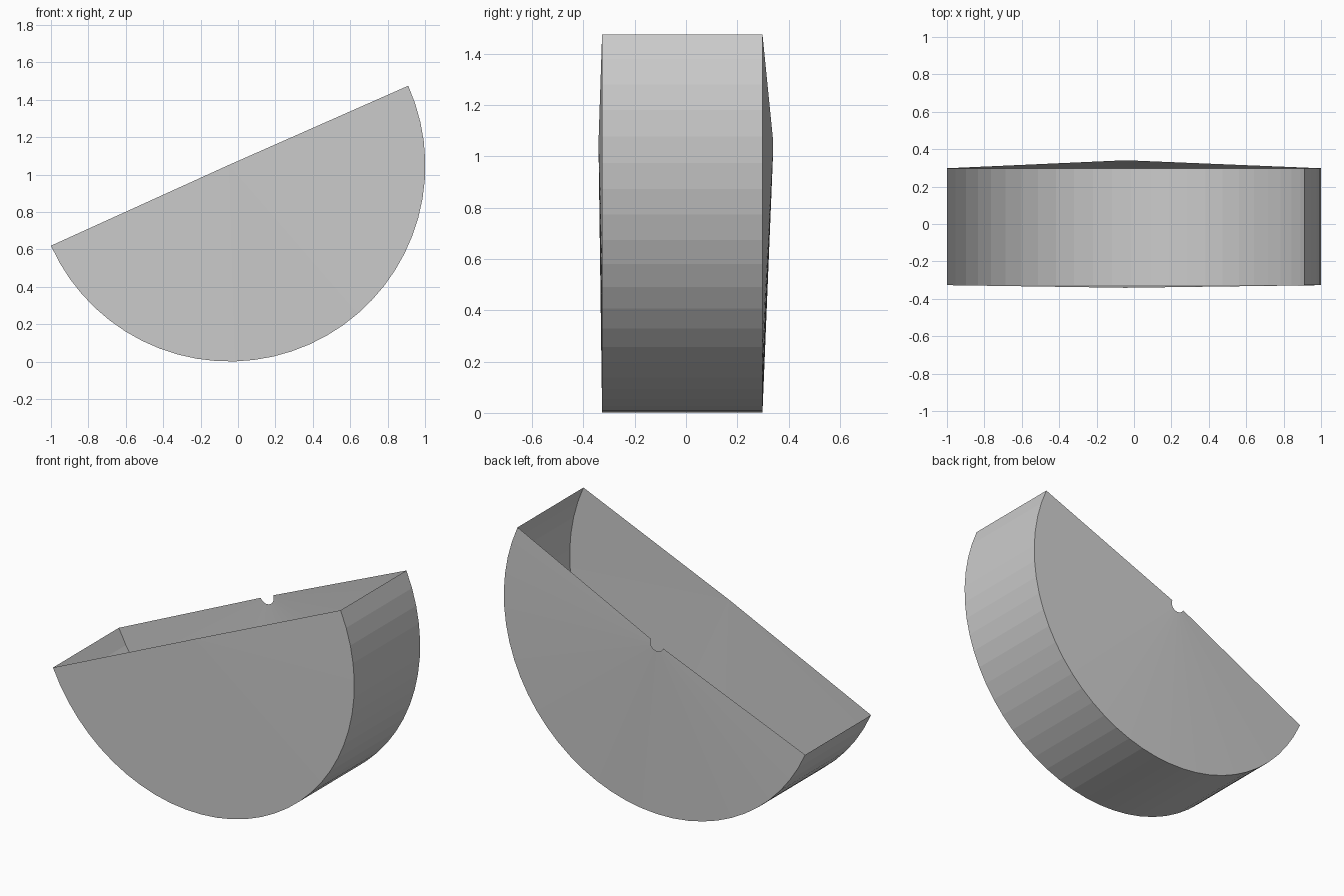
import bpy, bmesh
from math import sin, cos, pi, atan2

if "Cube" in bpy.data.objects:
    bpy.data.objects.remove(bpy.data.objects["Cube"])

CX, CZ = -0.045, 1.0475          # drum axis
R, HOLE = 1.0465, 0.045          # drum and axle hole radius
TILT = atan2(0.855, 1.91)        # slope of the open top
SEG = 32                         # sides around the half drum


def arc(bm, radius, y):
    """Lower half circle, running from the left rim corner to the right one."""
    verts = []
    for i in range(SEG + 1):
        a = TILT + pi + pi * i / SEG
        verts.append(bm.verts.new((CX + radius * cos(a), y, CZ + radius * sin(a))))
    return verts


def bridge(bm, a, b):
    for i in range(SEG):
        bm.faces.new((a[i], a[i + 1], b[i + 1], b[i]))


bm = bmesh.new()
front_rim = arc(bm, R, -0.327)
back_rim = arc(bm, R, 0.298)

# curved drum wall
bridge(bm, front_rim, back_rim)

# shallow conical back wall with the axle notch
bridge(bm, back_rim, arc(bm, HOLE, 0.339))

# shallow conical front wall, closed at the centre
tip = bm.verts.new((CX - 0.002, -0.341, CZ + 0.005))
for i in range(SEG):
    bm.faces.new((front_rim[i + 1], front_rim[i], tip))

bmesh.ops.recalc_face_normals(bm, faces=bm.faces)
mid = max(bm.faces, key=lambda f: -f.calc_center_median().z)
if mid.normal.z > 0:
    bmesh.ops.reverse_faces(bm, faces=bm.faces)

mesh = bpy.data.meshes.new("half_drum_shell")
bm.to_mesh(mesh)
bm.free()
shell = bpy.data.objects.new("half_drum_shell", mesh)
bpy.context.collection.objects.link(shell)
